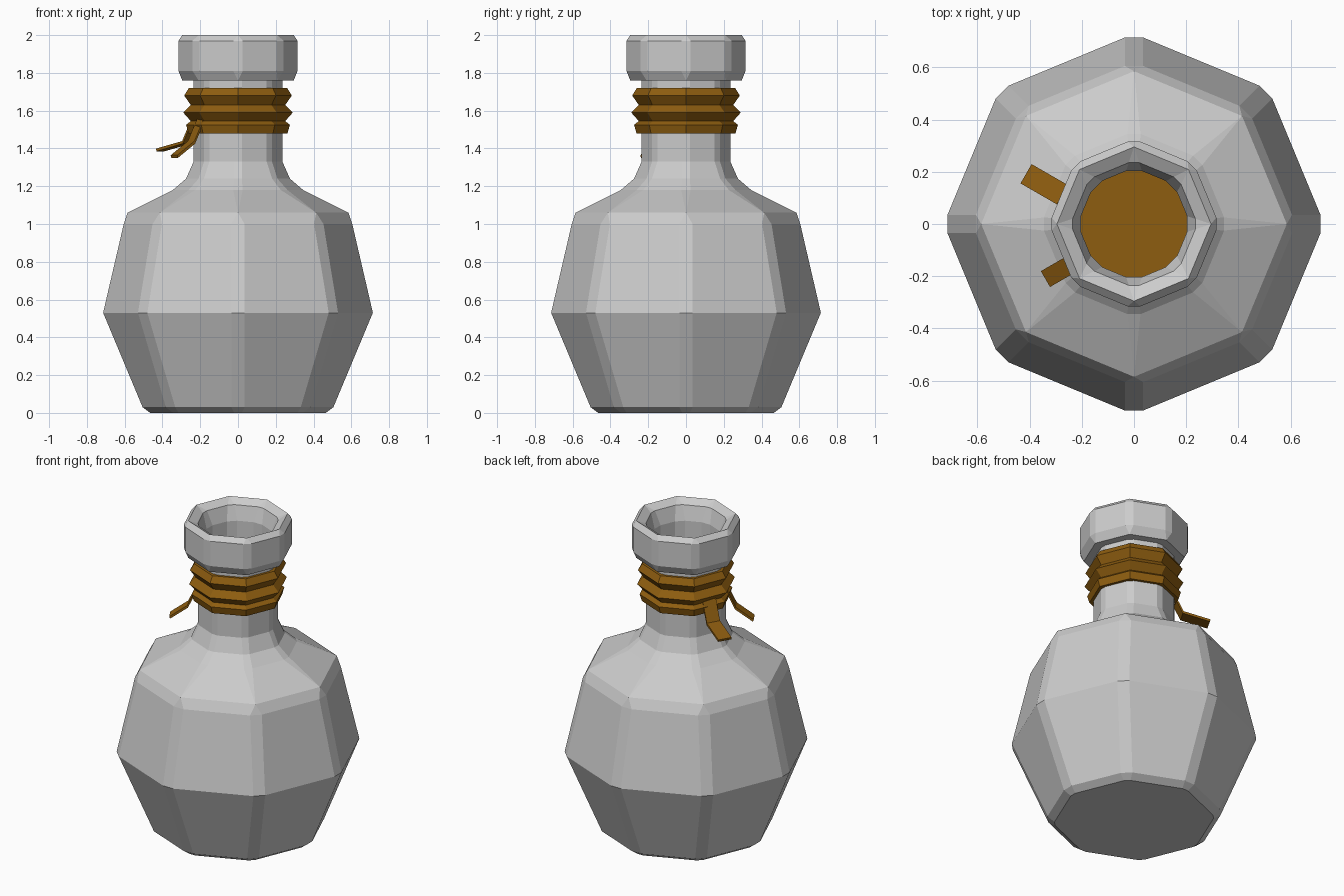
import bpy, bmesh, math
from mathutils import Vector

if "Cube" in bpy.data.objects:
    bpy.data.objects.remove(bpy.data.objects["Cube"])


def ring(bm, r, z, w):
    """Octagon with corners on the axes, each corner chamfered to half-width w (0 = sharp)."""
    vs = []
    for i in range(8):
        a = i * math.pi / 4
        n, t = Vector((math.cos(a), math.sin(a), 0)), Vector((-math.sin(a), math.cos(a), 0))
        for s in (-1, 1):
            vs.append(bm.verts.new(n * r + t * w * s + Vector((0, 0, z))))
    return vs


def lathe(name, profile, mat=None):
    """Skin the rings of a profile and cap both ends."""
    bm = bmesh.new()
    rings = [ring(bm, *p) for p in profile]
    for a, b in zip(rings, rings[1:]):
        for i in range(16):
            j = (i + 1) % 16
            bm.faces.new((a[i], a[j], b[j], b[i]))
    bm.faces.new(rings[0][::-1])
    bm.faces.new(rings[-1])
    return finish(name, bm, mat)


def finish(name, bm, mat):
    bmesh.ops.remove_doubles(bm, verts=bm.verts, dist=0.0005)
    bmesh.ops.recalc_face_normals(bm, faces=bm.faces)
    me = bpy.data.meshes.new(name)
    bm.to_mesh(me)
    bm.free()
    ob = bpy.data.objects.new(name, me)
    bpy.context.collection.objects.link(ob)
    if mat:
        me.materials.append(mat)
    return ob


def strap(name, angle, offset, width, path, mat):
    """Bent flat strip running outwards; path holds (radius, height) points."""
    a = math.radians(angle)
    n, t = Vector((math.cos(a), math.sin(a), 0)), Vector((-math.sin(a), math.cos(a), 0))
    bm = bmesh.new()
    rows = []
    for r, z in path:
        c = n * r + t * offset + Vector((0, 0, z))
        up = n * 0.004 + Vector((0, 0, 0.014))
        rows.append([bm.verts.new(c + t * s * width / 2 + up * k)
                     for s, k in ((-1, 0), (1, 0), (1, 1), (-1, 1))])
    for p, q in zip(rows, rows[1:]):
        for i in range(4):
            j = (i + 1) % 4
            bm.faces.new((p[i], p[j], q[j], q[i]))
    bm.faces.new(rows[0])
    bm.faces.new(rows[-1])
    return finish(name, bm, mat)


leather = bpy.data.materials.new("leather")
leather.diffuse_color = (0.27, 0.11, 0.005, 1)
leather.use_nodes = True
leather.node_tree.nodes["Principled BSDF"].inputs["Base Color"].default_value = leather.diffuse_color

# bottle: body, shoulder, neck, lip, then down inside the neck
lathe("bottle", [
    (0.465, 0.0, 0.02), (0.505, 0.03, 0.035), (0.714, 0.53, 0.035), (0.605, 1.0, 0.035),
    (0.585, 1.06, 0.0), (0.345, 1.18, 0.025), (0.275, 1.24, 0.02), (0.235, 1.33, 0.02),
    (0.235, 1.76, 0.02), (0.295, 1.76, 0.0), (0.315, 1.81, 0.025), (0.315, 1.97, 0.025),
    (0.295, 2.0, 0.0), (0.235, 1.97, 0.02), (0.203, 1.88, 0.03), (0.203, 1.42, 0.03)])

# pleated wrap around the neck
lathe("neck_wrap", [
    (0.262, 1.48, 0), (0.275, 1.525, 0), (0.25, 1.545, 0), (0.29, 1.59, 0),
    (0.25, 1.63, 0), (0.285, 1.68, 0), (0.26, 1.72, 0)], leather)

# loose strap ends
strap("strap_end_long", 150, 0.04, 0.085, [(0.23, 1.55), (0.29, 1.425), (0.45, 1.385)], leather)
strap("strap_end_short", 210, 0.013, 0.07, [(0.23, 1.55), (0.29, 1.425), (0.395, 1.35)], leather)
